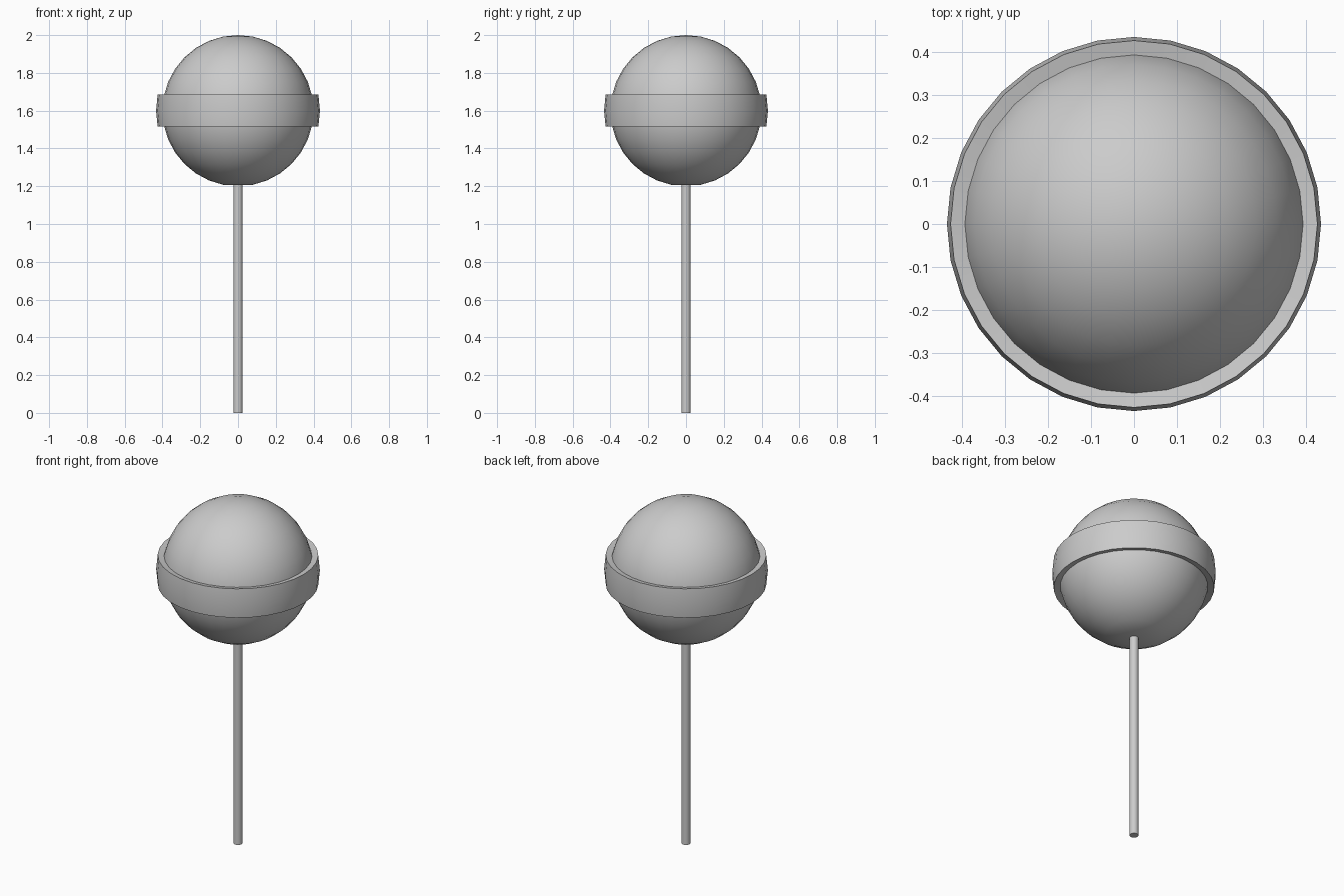
import bpy, bmesh
from math import sin, cos, pi

if "Cube" in bpy.data.objects:
    bpy.data.objects.remove(bpy.data.objects["Cube"])

SEG, RINGS = 32, 16
CENTRE_Z, CANDY_R, BAND_R = 1.6, 0.4, 0.434
STEP = pi / RINGS


def arc_point(radius, ring):
    """Profile point on the ball, counted in rings from the top pole."""
    a = ring * STEP
    return radius * sin(a), CENTRE_Z + radius * cos(a)


def lathe(name, profile, segments, closed=False):
    """Revolve an (r, z) profile around the z axis; r = 0 makes a pole."""
    bm = bmesh.new()
    rings = []
    for r, z in profile:
        if r < 1e-6:
            rings.append([bm.verts.new((0, 0, z))] * segments)
        else:
            rings.append([bm.verts.new((r * cos(2 * pi * i / segments),
                                        r * sin(2 * pi * i / segments), z))
                          for i in range(segments)])
    pairs = list(zip(rings, rings[1:]))
    if closed:
        pairs.append((rings[-1], rings[0]))
    for a, b in pairs:
        for i in range(segments):
            j = (i + 1) % segments
            bm.faces.new(dict.fromkeys((a[i], b[i], b[j], a[j])))
    bmesh.ops.recalc_face_normals(bm, faces=bm.faces)
    mesh = bpy.data.meshes.new(name)
    bm.to_mesh(mesh)
    bm.free()
    obj = bpy.data.objects.new(name, mesh)
    bpy.context.collection.objects.link(obj)
    bpy.ops.object.select_all(action='DESELECT')
    obj.select_set(True)
    bpy.context.view_layer.objects.active = obj
    bpy.ops.object.shade_smooth_by_angle(angle=pi / 6)
    return obj


# Candy ball, with the lowest cap flattened where the stick enters
ball = [(0, CENTRE_Z + CANDY_R)]
ball += [arc_point(CANDY_R, k) for k in range(1, RINGS)]
ball.append((0, ball[-1][1]))
lathe("candy_ball", ball, SEG)

# Raised band: the two rings at the equator, thickened outwards
equator = (7, 8, 9)
band = [arc_point(BAND_R, k) for k in equator]
band += [arc_point(CANDY_R - 0.001, k) for k in reversed(equator)]
lathe("candy_band", band, SEG, closed=True)

# Stick
lathe("stick", [(0, 0), (0.024, 0), (0.024, 1.22), (0, 1.22)], SEG)
